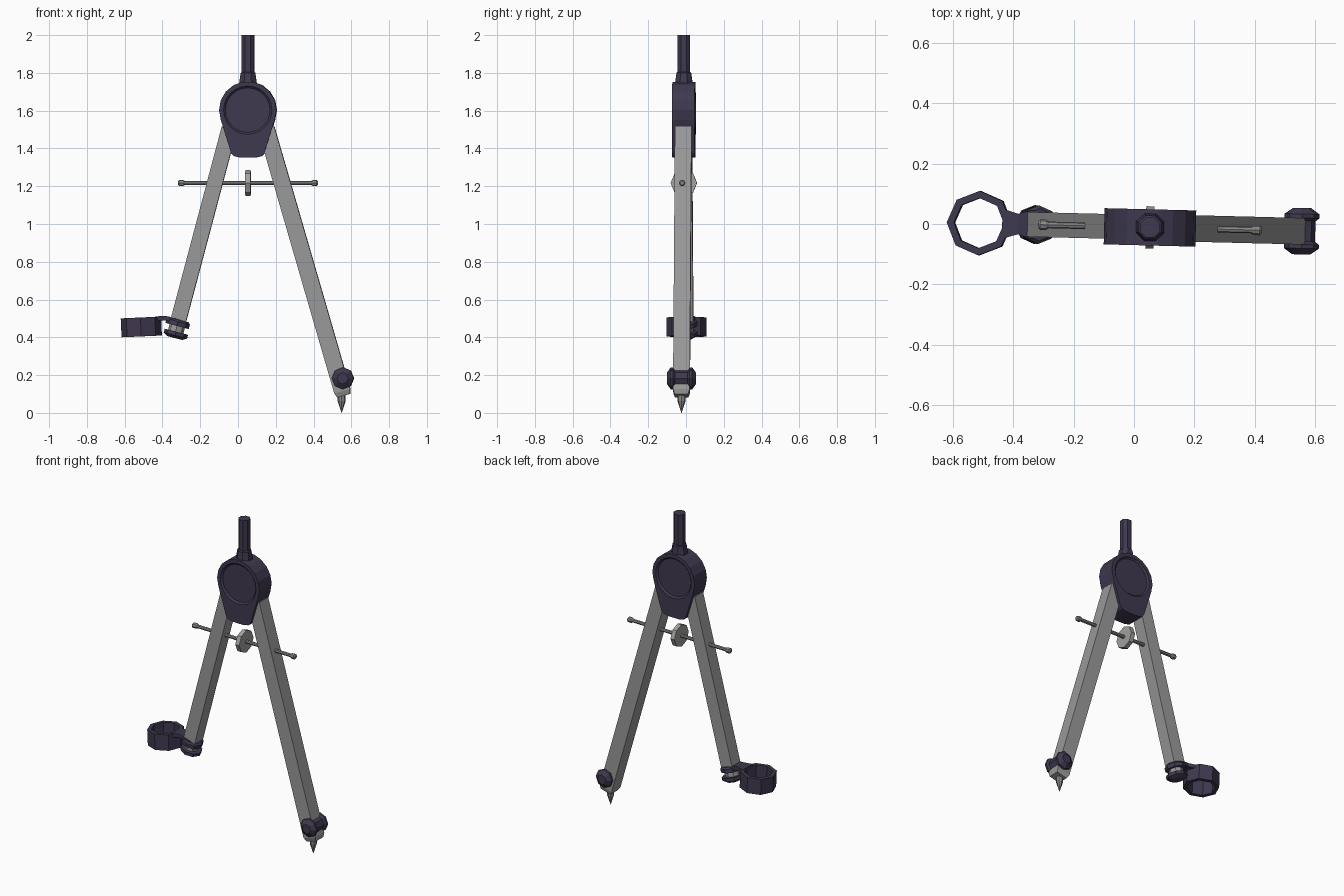
import bpy, bmesh, math
from mathutils import Vector, Matrix

if "Cube" in bpy.data.objects:
    bpy.data.objects.remove(bpy.data.objects["Cube"])


def material(name, rgb):
    m = bpy.data.materials.new(name)
    m.diffuse_color = (*rgb, 1)
    m.use_nodes = True
    m.node_tree.nodes["Principled BSDF"].inputs["Base Color"].default_value = m.diffuse_color
    return m


PURPLE = material("dark purple plastic", (0.050, 0.040, 0.078))
GREY = material("leg grey", (0.32, 0.32, 0.32))
STEEL = material("steel", (0.25, 0.25, 0.24))
LIGHT = material("light metal", (0.36, 0.36, 0.35))

# The whole tool is turned slightly about the vertical axis
YAW = Matrix.Translation((0, -0.01, 0)) @ Matrix.Rotation(-0.025, 4, 'Z')


def finish(name, bm, mat):
    bmesh.ops.recalc_face_normals(bm, faces=bm.faces)
    me = bpy.data.meshes.new(name)
    bm.to_mesh(me)
    bm.free()
    me.materials.append(mat)
    ob = bpy.data.objects.new(name, me)
    bpy.context.collection.objects.link(ob)
    ob.matrix_world = YAW
    return ob


def lathe(name, origin, axis, profile, mat, sides=8, phase=0.0, closed=False):
    """Turn (radius, distance) points about an axis; closed makes a hollow ring."""
    bm = bmesh.new()
    o, a = Vector(origin), Vector(axis).normalized()
    u = Vector((0, 1, 0)) if abs(a.y) < 0.9 else Vector((1, 0, 0))
    v = a.cross(u).normalized()
    rings = []
    for r, t in profile:
        ring = []
        for i in range(sides):
            g = phase + 2 * math.pi * i / sides
            ring.append(bm.verts.new(o + a * t + (u * math.cos(g) + v * math.sin(g)) * r))
        rings.append(ring)
    pairs = list(zip(rings, rings[1:]))
    if closed:
        pairs.append((rings[-1], rings[0]))
    for p, q in pairs:
        for i in range(sides):
            j = (i + 1) % sides
            bm.faces.new((p[i], p[j], q[j], q[i]))
    if not closed:
        bm.faces.new(rings[0])
        bm.faces.new(rings[-1])
    return finish(name, bm, mat)


def prism(name, points, push, mat):
    """Extrude a flat outline along a vector."""
    bm = bmesh.new()
    f = bm.faces.new([bm.verts.new(p) for p in points])
    res = bmesh.ops.extrude_face_region(bm, geom=[f])
    bmesh.ops.translate(bm, vec=push,
                        verts=[e for e in res["geom"] if isinstance(e, bmesh.types.BMVert)])
    return finish(name, bm, mat)


# Hinge head: round top, tapering skirt, curved bottom
HX, HZ, HR, HD = 0.053, 1.603, 0.152, 0.12
outline = [(HX + HR * math.cos(math.radians(d)), HZ + HR * math.sin(math.radians(d)))
           for d in range(-20, 201, 20)]
outline += [(HX + x, z) for x, z in
            ((-0.088, 1.375), (-0.075, 1.360), (-0.04, 1.351), (0.04, 1.351),
             (0.075, 1.360), (0.088, 1.375))]
head = prism("hinge_head", [(x, -HD / 2, z) for x, z in outline], (0, HD, 0), PURPLE)

# Round recess on both faces of the head
for s in (-1, 1):
    cutter = lathe("recess_cutter", (HX, s * HD / 2, HZ), (0, s, 0),
                   [(0.118, -0.01), (0.128, 0.0), (0.128, 0.02)], PURPLE, 24)
    cutter.hide_render = True
    mod = head.modifiers.new("recess", 'BOOLEAN')
    mod.operation, mod.object, mod.solver = 'DIFFERENCE', cutter, 'EXACT'
    bpy.context.view_layer.objects.active = head
    bpy.ops.object.modifier_apply(modifier=mod.name)
    bpy.data.objects.remove(cutter)

# Handle with flared collar
lathe("handle", (HX, 0, 0), (0, 0, 1),
      [(0.053, 1.71), (0.051, 1.74), (0.042, 1.80), (0.036, 1.805), (0.036, 2.0)],
      PURPLE, 8, math.pi / 8)


# Square legs from the head down
def leg(name, top, bottom, width, tip):
    top, bottom = Vector(top), Vector(bottom)
    r, n = width / math.sqrt(2), (bottom - top).length
    prof = [(r, 0), (r, n)] + ([(r * 0.8, n + 0.025)] if tip else [])
    lathe(name, top, bottom - top, prof, GREY, 4, math.pi / 4)


leg("needle_leg", (0.150, 0, 1.505), (0.553, 0, 0.115), 0.088, True)
leg("ring_leg", (-0.046, 0, 1.505), (-0.322, 0, 0.465), 0.082, False)

# Needle point
lathe("needle", (0.549, 0, 0), (0, 0, 1),
      [(0.001, 0.0), (0.021, 0.062), (0.021, 0.12)], STEEL, 8)

# Clamp knob: a spool across the needle leg
half = [(0.030, 0.077), (0.058, 0.057), (0.058, 0.044), (0.045, 0.034)]
lathe("needle_knob", (0.556, 0, 0.183), (0, 1, 0),
      [(r, -t) for r, t in half] + [(r, t) for r, t in reversed(half)], PURPLE)

# Adjusting rod with thicker ends, and its wheel
lathe("adjusting_rod", (HX, 0, 1.217), (1, 0, 0),
      [(0.011, -0.370), (0.017, -0.364), (0.017, -0.345), (0.011, -0.335),
       (0.011, 0.335), (0.017, 0.345), (0.017, 0.364), (0.011, 0.370)], STEEL)
lathe("adjusting_wheel", (HX, 0, 1.217), (1, 0, 0),
      [(0.070, -0.014), (0.070, 0.014)], LIGHT)

# Pencil ring, tilted slightly
lathe("pencil_ring", (-0.512, 0, 0.455), (-0.045, 0, 1),
      [(0.107, -0.05), (0.107, 0.05), (0.083, 0.05), (0.083, -0.05)],
      PURPLE, 8, 0, True)

# Flat arm from ring to clamp, flared at both ends
side = [(-0.437, 0.050, 0.487), (-0.385, 0.034, 0.489), (-0.345, 0.046, 0.481),
        (-0.300, 0.046, 0.468)]
arm = bmesh.new()
rows = [[arm.verts.new((x, s * y, z + dz)) for s, dz in
         ((1, 0), (1, 0.024), (-1, 0.024), (-1, 0))] for x, y, z in side]
for p, q in zip(rows, rows[1:]):
    for i in range(4):
        j = (i + 1) % 4
        arm.faces.new((p[i], p[j], q[j], q[i]))
arm.faces.new(rows[0])
arm.faces.new(rows[-1])
finish("ring_arm", arm, PURPLE)

# Clamp discs square to the ring leg, with a grey neck between
AX = (0.256, 0, 0.967)
lathe("clamp_neck", (-0.325, 0, 0.448), AX, [(0.042, -0.03), (0.042, 0.03)], GREY)
lathe("clamp_upper_disc", (-0.319, 0, 0.474), AX,
      [(0.064, -0.014), (0.064, 0.010), (0.054, 0.020)], PURPLE)
lathe("clamp_lower_disc", (-0.330, 0, 0.416), AX,
      [(0.042, -0.020), (0.064, -0.006), (0.064, 0.014)], PURPLE)
